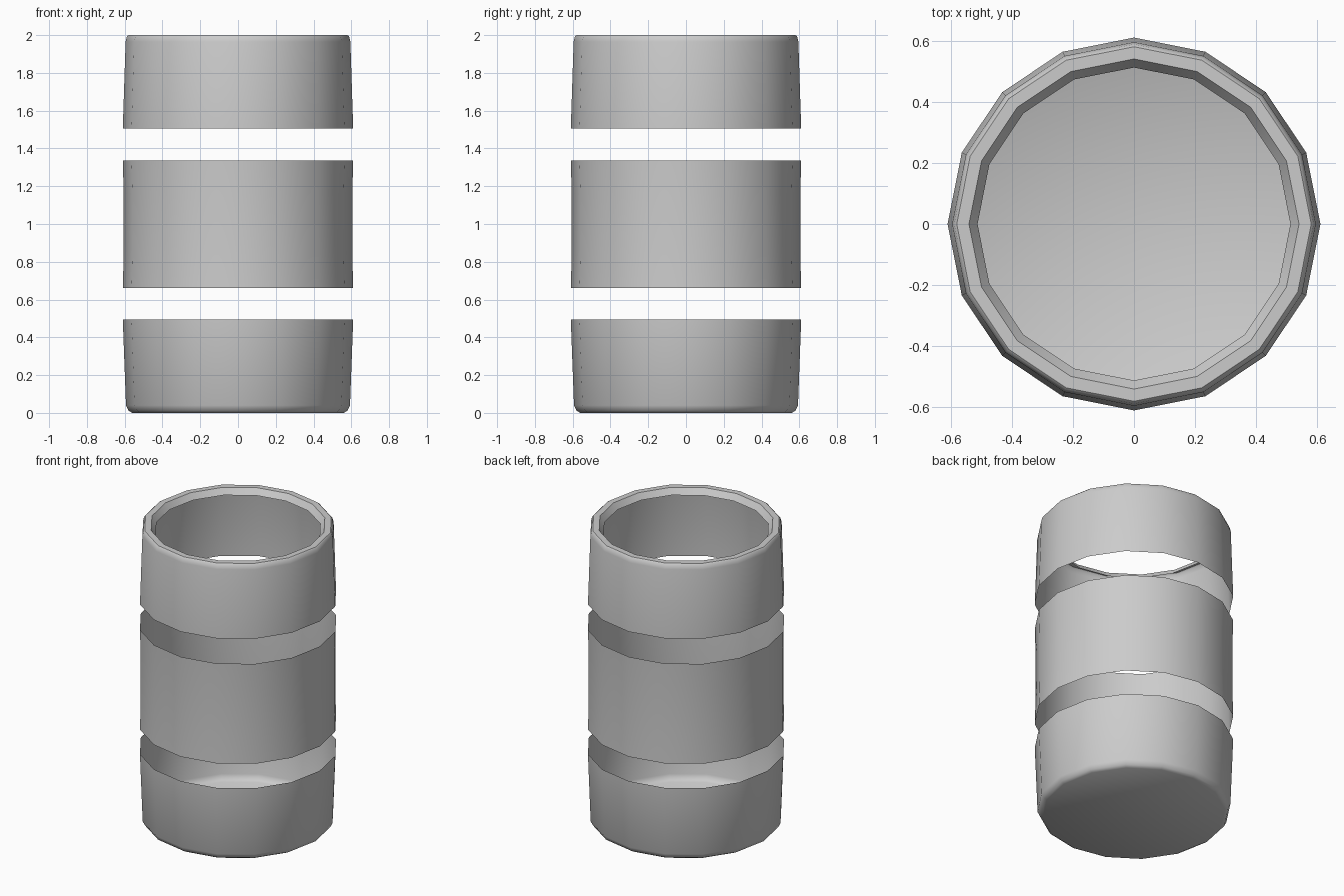
import bpy, bmesh, math

if "Cube" in bpy.data.objects:
    bpy.data.objects.remove(bpy.data.objects["Cube"])

SIDES = 16


def lathe(name, profile, cap_start=False):
    """Revolve (radius, z) points, listed bottom to top, into an open shell."""
    bm = bmesh.new()
    rings = []
    for r, z in profile:
        rings.append([bm.verts.new((r * math.cos(2 * math.pi * i / SIDES),
                                    r * math.sin(2 * math.pi * i / SIDES), z))
                      for i in range(SIDES)])
    for a, b in zip(rings, rings[1:]):
        for i in range(SIDES):
            j = (i + 1) % SIDES
            bm.faces.new((a[i], a[j], b[j], b[i]))
    if cap_start:
        bm.faces.new(rings[0][::-1])
    mesh = bpy.data.meshes.new(name)
    bm.to_mesh(mesh)
    bm.free()
    obj = bpy.data.objects.new(name, mesh)
    bpy.context.collection.objects.link(obj)
    bpy.context.view_layer.objects.active = obj
    obj.select_set(True)
    bpy.ops.object.shade_smooth_by_angle(angle=math.radians(35))
    obj.select_set(False)
    return obj


# closed bottom cup with a rounded foot
lathe("barrel_bottom", [(0.56, 0.0), (0.58, 0.012), (0.593, 0.04),
                        (0.61, 0.495)], cap_start=True)

# middle band, very slightly waisted
lathe("barrel_middle", [(0.61, 0.66), (0.605, 0.84), (0.605, 1.16),
                        (0.61, 1.335)])

# top collar with a flat rim and a short inner lip
lathe("barrel_top", [(0.61, 1.505), (0.595, 1.965), (0.588, 1.993), (0.58, 2.0),
                     (0.54, 2.0), (0.512, 1.96)])
